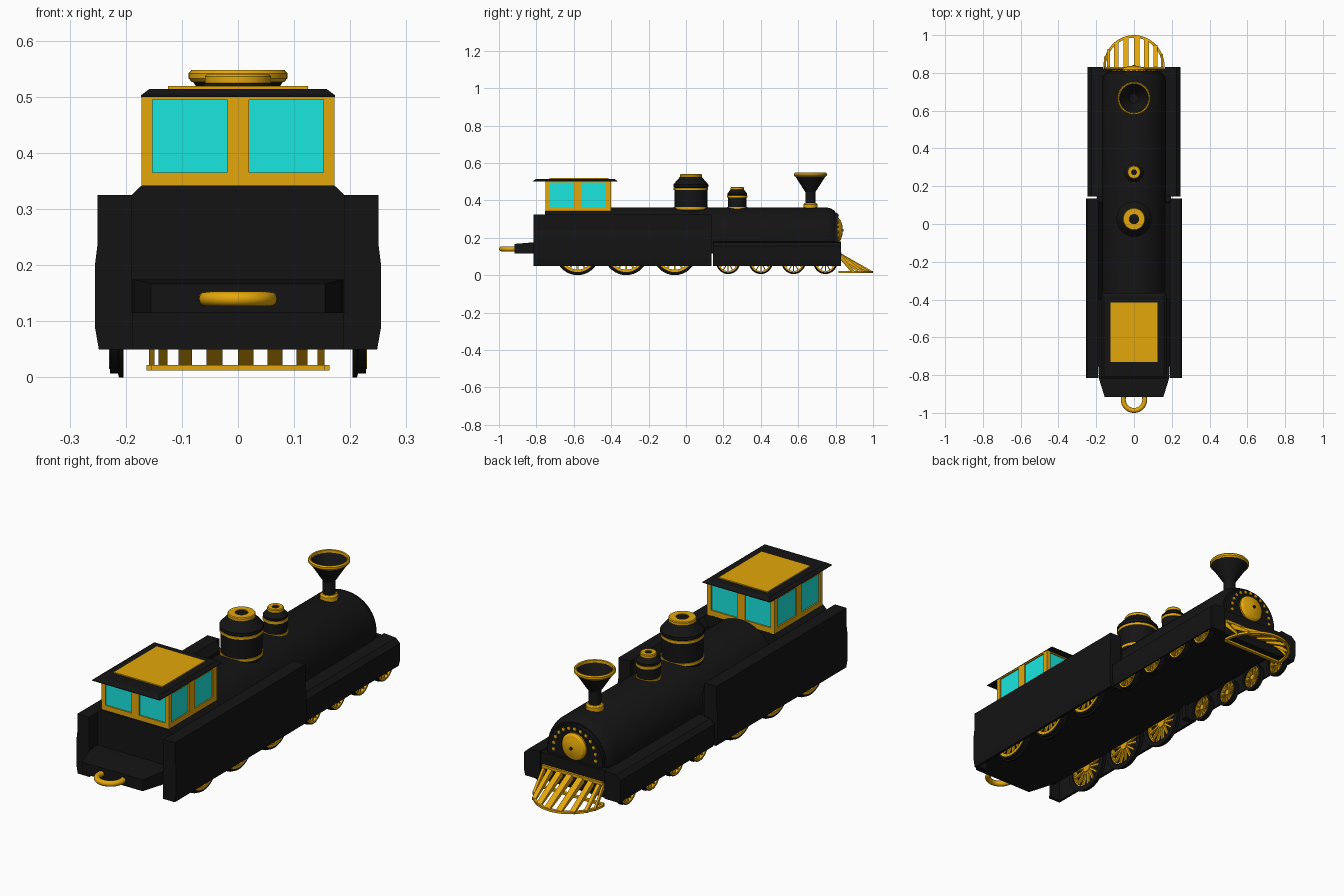
import bpy, bmesh, math
from mathutils import Matrix, Vector

if "Cube" in bpy.data.objects:
    bpy.data.objects.remove(bpy.data.objects["Cube"])


def material(name, rgb):
    m = bpy.data.materials.new(name)
    m.diffuse_color = (*rgb, 1)
    m.use_nodes = True
    m.node_tree.nodes["Principled BSDF"].inputs["Base Color"].default_value = m.diffuse_color
    return m


BLACK = material("black", (0.007, 0.007, 0.007))
GOLD = material("gold", (0.78, 0.39, 0.003))
GLASS = material("glass", (0.01, 0.8, 0.74))


def finish(name, bm, mat, smooth=False):
    bmesh.ops.remove_doubles(bm, verts=bm.verts, dist=1e-5)
    bmesh.ops.recalc_face_normals(bm, faces=bm.faces)
    me = bpy.data.meshes.new(name)
    bm.to_mesh(me)
    bm.free()
    me.materials.append(mat)
    ob = bpy.data.objects.new(name, me)
    bpy.context.collection.objects.link(ob)
    if smooth:
        bpy.ops.object.select_all(action='DESELECT')
        ob.select_set(True)
        bpy.context.view_layer.objects.active = ob
        bpy.ops.object.shade_smooth_by_angle(angle=math.radians(32))
    return ob


def boxes(name, mat, *dims):
    """One object made of boxes given as x0, x1, y0, y1, z0, z1."""
    bm = bmesh.new()
    for x0, x1, y0, y1, z0, z1 in dims:
        m = Matrix.Translation(((x0 + x1) / 2, (y0 + y1) / 2, (z0 + z1) / 2)) @ \
            Matrix.Diagonal((abs(x1 - x0), abs(y1 - y0), abs(z1 - z0), 1))
        bmesh.ops.create_cube(bm, size=1, matrix=m)
    return finish(name, bm, mat)


def loft(name, mat, loops, smooth=False):
    """Skin a list of equal-length point loops and cap both ends."""
    bm = bmesh.new()
    rings = [[bm.verts.new(p) for p in lp] for lp in loops]
    n = len(rings[0])
    for a, b in zip(rings, rings[1:]):
        for i in range(n):
            bm.faces.new((a[i], a[(i + 1) % n], b[(i + 1) % n], b[i]))
    bm.faces.new(rings[0])
    bm.faces.new(rings[-1])
    return finish(name, bm, mat, smooth)


def extrude_y(name, mat, prof, y0, y1):
    return loft(name, mat, [[(x, y, z) for x, z in prof] for y in (y0, y1)])


AXES = {'Z': Matrix(), 'Y': Matrix.Rotation(-math.pi / 2, 4, 'X'),
        'X': Matrix.Rotation(math.pi / 2, 4, 'Y')}


def lathe(name, mat, prof, loc, axis='Z', segs=40, closed=False):
    """Revolve (radius, height) points about an axis through loc."""
    bm = bmesh.new()
    m = Matrix.Translation(loc) @ AXES[axis]
    ang = [2 * math.pi * i / segs for i in range(segs)]
    rings = [[bm.verts.new(m @ Vector((r * math.cos(a), r * math.sin(a), h))) for a in ang]
             for r, h in prof]
    for a, b in list(zip(rings, rings[1:])) + ([(rings[-1], rings[0])] if closed else []):
        for i in range(segs):
            j = (i + 1) % segs
            bm.faces.new((a[i], a[j], b[j], b[i]))
    return finish(name, bm, mat, True)


# Chassis floor, body under the cab, front beam
boxes("chassis", BLACK, (-.195, .195, -.75, .81, .115, .17))
body = [(-.19, .12), (.19, .12), (.19, .325), (.172, .342), (-.172, .342), (-.19, .325)]
extrude_y("cab_base", BLACK, body, -.755, -.40)
extrude_y("front_beam", BLACK, [(-.2, .05), (.2, .05), (.2, .15), (.17, .175), (-.17, .175), (-.2, .15)], .79, .822)

# Rear deck tapering to the coupling
def rect(w, y, z0, z1):
    return [(-w, y, z0), (w, y, z0), (w, y, z1), (-w, y, z1)]
loft("rear_deck", BLACK, [rect(.155, -.917, .115, .167), rect(.185, -.82, .115, .175), rect(.19, -.74, .115, .175)])

# Coupling ring
ring = [(.057 + .013 * math.cos(a), .013 * math.sin(a)) for a in [i * math.pi / 6 for i in range(12)]]
lathe("coupling_ring", GOLD, ring, (0, -.93, .14), closed=True)

# Side skirts, hollow underneath for the wheels, closed at both ends
for s, side in ((1, "right"), (-1, "left")):
    prof = [(.236, .05), (.248, .05), (.255, .09), (.255, .2), (.25, .24), (.25, .325), (.19, .325),
            (.165, .29), (.165, .115), (.198, .115), (.198, .25), (.236, .25)]
    loops = [[(s * (max(x, .19) if y < -.7 else x), y + (dy if z > .28 else 0), z) for x, z in prof]
             for y, dy in ((-.80, 0), (-.75, 0), (-.7, 0), (.12, -.008))]
    loft(side + "_rear_skirt", BLACK, loops)
    end = [(s * x, z) for x, z in [(.188, .05)] + prof[1:6] + [(.19, .325)]]
    extrude_y(side + "_rear_skirt_back", BLACK, end, -.815, -.80)
    extrude_y(side + "_rear_skirt_front", BLACK, end, .11, .135)
    front = [(.234, .05), (.24, .05), (.247, .08), (.247, .155), (.225, .175), (.165, .18), (.165, .115),
             (.198, .115), (.198, .14), (.234, .14)]
    extrude_y(side + "_front_skirt", BLACK, [(s * x, z) for x, z in front], .145, .80)
    extrude_y(side + "_front_skirt_end", BLACK, [(s * x, z) for x, z in front[1:6]] + [(s * .165, .05)], .80, .83)

# Boiler: arched shell with a bevelled smokebox front
arch = [math.radians(-24 + 228 * i / 36) for i in range(37)]
loft("boiler", BLACK, [[(r * math.cos(a), y, .193 + r * math.sin(a)) for a in arch] for r, y in
     ((.17, -.42), (.17, .75), (.163, .775), (.15, .797), (.142, .797), (.14, .81))], True)
lathe("nose_disc", GOLD, [(0, 0), (.062, 0), (.062, .012), (.054, .022), (.03, .03), (0, .034)], (0, .805, .24), 'Y')
lathe("nose_pin", BLACK, [(.007, 0), (.007, .04), (0, .04)], (0, .802, .24), 'Y', 12)
for i in range(13):
    a = math.radians(-6 + 16 * i)
    lathe(f"nose_bolt_{i}", GOLD, [(0, 0), (.0075, 0), (.0075, .007), (0, .01)],
          (.108 * math.cos(a), .807, .212 + .108 * math.sin(a)), 'Y', 10)

# Cab: gold frame, glass, roof
bars = []
for y0, y1 in ((-.75, -.73), (-.42, -.40)):
    bars += [(x0, x1, y0, y1, .34, .502) for x0, x1 in ((-.172, -.152), (-.02, .02), (.152, .172))]
    bars += [(-.172, .172, y0, y1, .34, .365), (-.172, .172, y0, y1, .495, .502)]
for s in (1, -1):
    x0, x1 = sorted((s * .152, s * .172))
    bars += [(x0, x1, y0, y1, .34, .502) for y0, y1 in ((-.75, -.737), (-.60, -.56), (-.427, -.40))]
    bars += [(x0, x1, -.75, -.40, .34, .365), (x0, x1, -.75, -.40, .495, .502)]
boxes("cab_frame", GOLD, *bars)
boxes("cab_windows", GLASS, (-.166, .166, -.744, -.406, .342, .499))
loft("cab_roof", BLACK, [[(x * k, -.592 + y * l, z) for x, y in ((-1, -1), (1, -1), (1, 1), (-1, 1))]
                         for k, l, z in ((.173, .226, .5), (.173, .226, .503), (.158, .21, .514))])
boxes("roof_panel", GOLD, (-.125, .125, -.73, -.415, .51, .519))

# Domes: dark body, gold bands and a flat gold cap with a dark centre
def dome(name, y, r, z1, z2, z3, cap, hole):
    lathe(name, BLACK, [(0, .32), (r, .32), (r, z1), (r * 1.06, z1 + .004), (r * 1.06, z2), (cap, z3 - .012),
                        (hole, z3 - .012), (hole, z3 - .003), (0, z3 - .003)], (0, y, 0))
    for i, z in enumerate((.358, z1 - .006)):
        lathe(f"{name}_band_{i}", GOLD, [(r - .01, z - .006), (r + .004, z - .006), (r + .004, z + .006),
                                        (r - .01, z + .006)], (0, y, 0), closed=True)
    lathe(name + "_cap", GOLD, [(hole, z3 - .016), (cap + .003, z3 - .016), (cap + .003, z3 - .004), (cap, z3),
                                (hole, z3)], (0, y, 0), closed=True)
dome("large_dome", .026, .088, .467, .485, .54, .056, .027)
dome("small_dome", .274, .05, .426, .438, .472, .032, .015)

# Chimney
lathe("chimney", BLACK, [(0, .34), (.027, .34), (.027, .445), (.036, .458), (.084, .533), (.076, .535),
                         (.025, .46), (0, .455)], (0, .665, 0))
lathe("chimney_base", GOLD, [(.02, .345), (.038, .345), (.038, .378), (.032, .386), (.02, .386)], (0, .665, 0), closed=True)
lathe("chimney_rim", GOLD, [(.076, .53), (.083, .527), (.088, .533), (.088, .542), (.083, .548), (.077, .546)],
      (0, .665, 0), closed=True)

# Wheels: dark tyre with flange, gold ring, spokes and hub
def wheel(name, s, y, r, zc, spokes):
    def tube(part, mat, prof):
        lathe(f"{name}_{part}", mat, [(a, s * h) for a, h in prof], (0, y, zc), 'X', 36, True)
    tube("tyre", BLACK, [(r * .8, .204), (r, .204), (r, .212), (r * .94, .214), (r * .94, .228), (r * .8, .228)])
    tube("ring", GOLD, [(r * .75, .212), (r * .86, .212), (r * .86, .23), (r * .75, .23)])
    tube("hub", GOLD, [(0, .208), (r * .2, .208), (r * .2, .23), (0, .23)])
    bm = bmesh.new()
    w = r * .04
    for i in range(spokes):
        m = Matrix.Translation((s * .219, y, zc)) @ Matrix.Rotation(2 * math.pi * i / spokes, 4, 'X') @ \
            Matrix.Translation((0, 0, r * .48)) @ Matrix.Diagonal((.012, 2 * w, r * .64, 1))
        bmesh.ops.create_cube(bm, size=1, matrix=m)
    finish(name + "_spokes", bm, GOLD)
for s, side in ((1, "right"), (-1, "left")):
    for i, y in enumerate((-.58, -.32, -.06)):
        wheel(f"{side}_drive_wheel_{i}", s, y, .118, .118, 14)
    for i, y in enumerate((.225, .40, .575, .745)):
        wheel(f"{side}_front_wheel_{i}", s, y, .064, .07, 12)

# Cowcatcher: half-ellipse base rim, top bar and sloping slats
def arc(x, rx=.163, ry=.172):
    return .828 + ry * math.sqrt(max(0, 1 - (x / rx) ** 2))
angs = [math.pi * i / 28 for i in range(29)]
loft("cowcatcher_rim", GOLD, [[(rx * math.cos(a), .828 + ry * math.sin(a), z) for rx, ry, z in
     ((.163, .172, .012), (.163, .172, .022), (.15, .158, .022), (.15, .158, .012))] for a in angs])
boxes("cowcatcher_bar", GOLD, (-.155, .155, .815, .832, .108, .122), (-.155, .155, .815, .83, .012, .022))
for i, (x, w) in enumerate(((-.154, .005), (-.134, .008), (-.094, .012), (-.042, .014), (.014, .014),
                            (.066, .013), (.114, .01), (.148, .006))):
    tip = arc(x, .166) - .006
    loft(f"cowcatcher_slat_{i}", GOLD, [[(x - w, y, z), (x + w, y, z), (x + w, y, z - t), (x - w, y, z - t)]
                                        for y, z, t in ((.818, .122, .03), (tip, .023, .011))])
